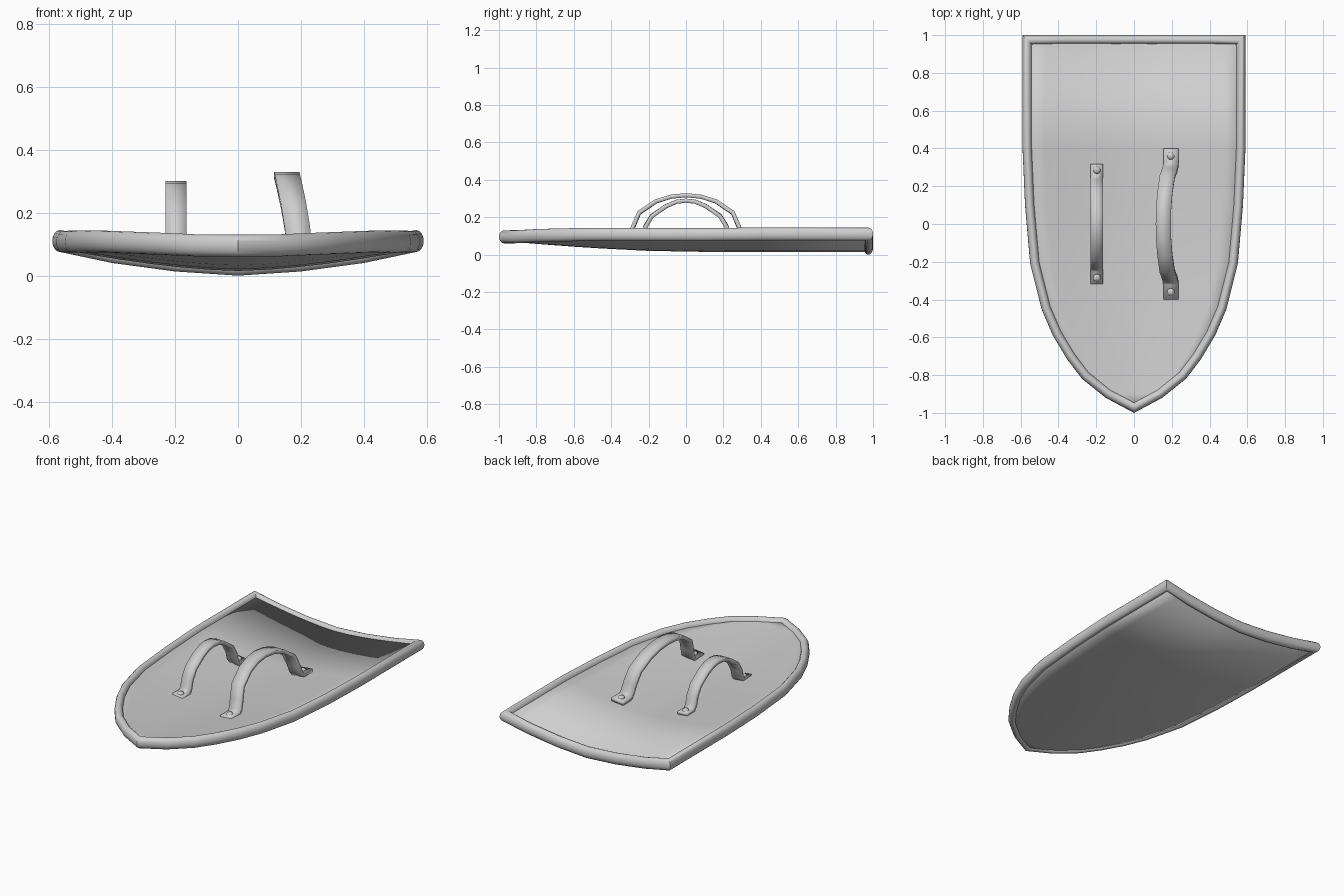
import bpy, bmesh, math
from mathutils import Vector

cube = bpy.data.objects.get("Cube")
if cube:
    bpy.data.objects.remove(cube, do_unlink=True)

grey = bpy.data.materials.new("plain grey")
grey.use_nodes = True
grey.diffuse_color = (0.62, 0.62, 0.62, 1)
grey.node_tree.nodes["Principled BSDF"].inputs["Base Color"].default_value = grey.diffuse_color


def surface(x, y):
    """Height of the middle of the curved board."""
    return 0.035 + 0.075 * (abs(x) / 0.59) ** 1.6 + 0.06 * max(0, -y) ** 1.5


def make(name, bm, angle):
    bmesh.ops.recalc_face_normals(bm, faces=bm.faces)
    mesh = bpy.data.meshes.new(name)
    bm.to_mesh(mesh)
    bm.free()
    mesh.materials.append(grey)
    obj = bpy.data.objects.new(name, mesh)
    bpy.context.collection.objects.link(obj)
    bpy.ops.object.select_all(action="DESELECT")
    obj.select_set(True)
    bpy.context.view_layer.objects.active = obj
    bpy.ops.object.shade_smooth_by_angle(angle=math.radians(angle))
    return obj


def skin(bm, rings, closed):
    """Join rings of vertices into a tube, with end caps if it is open."""
    n = len(rings[0])
    for i in range(len(rings) if closed else len(rings) - 1):
        a, b = rings[i], rings[(i + 1) % len(rings)]
        for j in range(n):
            k = (j + 1) % n
            bm.faces.new((a[j], a[k], b[k], b[j]))
    if not closed:
        bm.faces.new(rings[0])
        bm.faces.new(rings[-1])


# Half outline, from the back corner to the tip
side = [(0.59, 1), (0.59, 0.4), (0.577, 0.1), (0.55, -0.21), (0.49, -0.45),
        (0.43, -0.59), (0.355, -0.715), (0.275, -0.82), (0.15, -0.92), (0, -1)]

# Curved board
bm = bmesh.new()
COLS = 12
rows = []
for i, (w, y) in enumerate(side):
    w = max(0, w - 0.02)
    y = y - 0.02 if i == 0 else y + 0.025 * (i / 9) ** 2
    xs = [w * (2 * c / COLS - 1) for c in range(COLS + 1)]
    rows.append([bm.verts.new((x, y, surface(x, y))) for x in xs])
for a, b in zip(rows, rows[1:]):
    for c in range(COLS):
        bm.faces.new((a[c], a[c + 1], b[c + 1], b[c]))
bmesh.ops.remove_doubles(bm, verts=bm.verts, dist=0.0005)
board = make("board", bm, 40)
solid = board.modifiers.new("thickness", "SOLIDIFY")
solid.thickness = 0.04
solid.offset = 0

# Rounded rim swept around the outline with mitred corners
back = [(x, 1) for x in (-0.4, -0.2, 0, 0.2, 0.4)]
loop = [Vector(p) for p in side + [(-x, y) for x, y in side[-2::-1]] + back]
bm = bmesh.new()
rings = []
SIDES = 16
for i, p in enumerate(loop):
    d1 = (p - loop[i - 1]).normalized()
    d2 = (loop[(i + 1) % len(loop)] - p).normalized()
    n1, n2 = Vector((-d1.y, d1.x)), Vector((-d2.y, d2.x))
    mitre = -(n1 + n2) / (1 + n1.dot(n2))
    ring = []
    for k in range(SIDES):
        a = math.tau * k / SIDES
        q = p + mitre * 0.025 * (1 - math.cos(a))
        ring.append(bm.verts.new((q.x, q.y, surface(p.x, p.y) + 0.035 * math.sin(a))))
    rings.append(ring)
skin(bm, rings, True)
make("rim", bm, 45)


def strap(name, x0, half, lean, rivet_y, path):
    """Bent flat strap; path holds (y, z) from one foot to the top."""
    full = [Vector(p) for p in path]
    full += [Vector((-y, z)) for y, z in path[-2::-1]]
    low, top = path[0][1], path[-1][1]
    bm = bmesh.new()
    rings = []
    for i, p in enumerate(full):
        d = (full[min(i + 1, len(full) - 1)] - full[max(i - 1, 0)]).normalized()
        normal = Vector((d.y, -d.x)) * 0.011
        rise = max(0, (p.y - low) / (top - low))
        shift = x0 - lean * rise ** 1.5
        ring = []
        for sx, sn in ((-1, -1), (1, -1), (1, 1), (-1, 1)):
            q = p + normal * sn
            tilt = (surface(x0 + sx * half, 0) - surface(x0, 0)) * (1 - rise)
            ring.append(bm.verts.new((shift + sx * half, q.x, q.y + tilt)))
        rings.append(ring)
    skin(bm, rings, False)
    make(name, bm, 100)
    # Domed rivet on each foot
    for s, end in ((-1, "front"), (1, "back")):
        bm = bmesh.new()
        bmesh.ops.create_uvsphere(bm, u_segments=12, v_segments=8, radius=0.02)
        for v in bm.verts:
            v.co = (v.co.x + x0, v.co.y + s * rivet_y, v.co.z * 0.7 + low + 0.01)
        make(f"{name}_rivet_{end}", bm, 60)


strap("right_strap", -0.197, 0.034, 0, 0.285,
      [(0.317, 0.076), (0.25, 0.076), (0.23, 0.1), (0.217, 0.15),
       (0.182, 0.207), (0.105, 0.26), (0.05, 0.283), (0, 0.289)])
strap("left_strap", 0.195, 0.04, 0.04, 0.36,
      [(0.4, 0.08), (0.32, 0.08), (0.3, 0.1), (0.282, 0.15),
       (0.25, 0.224), (0.16, 0.285), (0.08, 0.31), (0, 0.318)])
